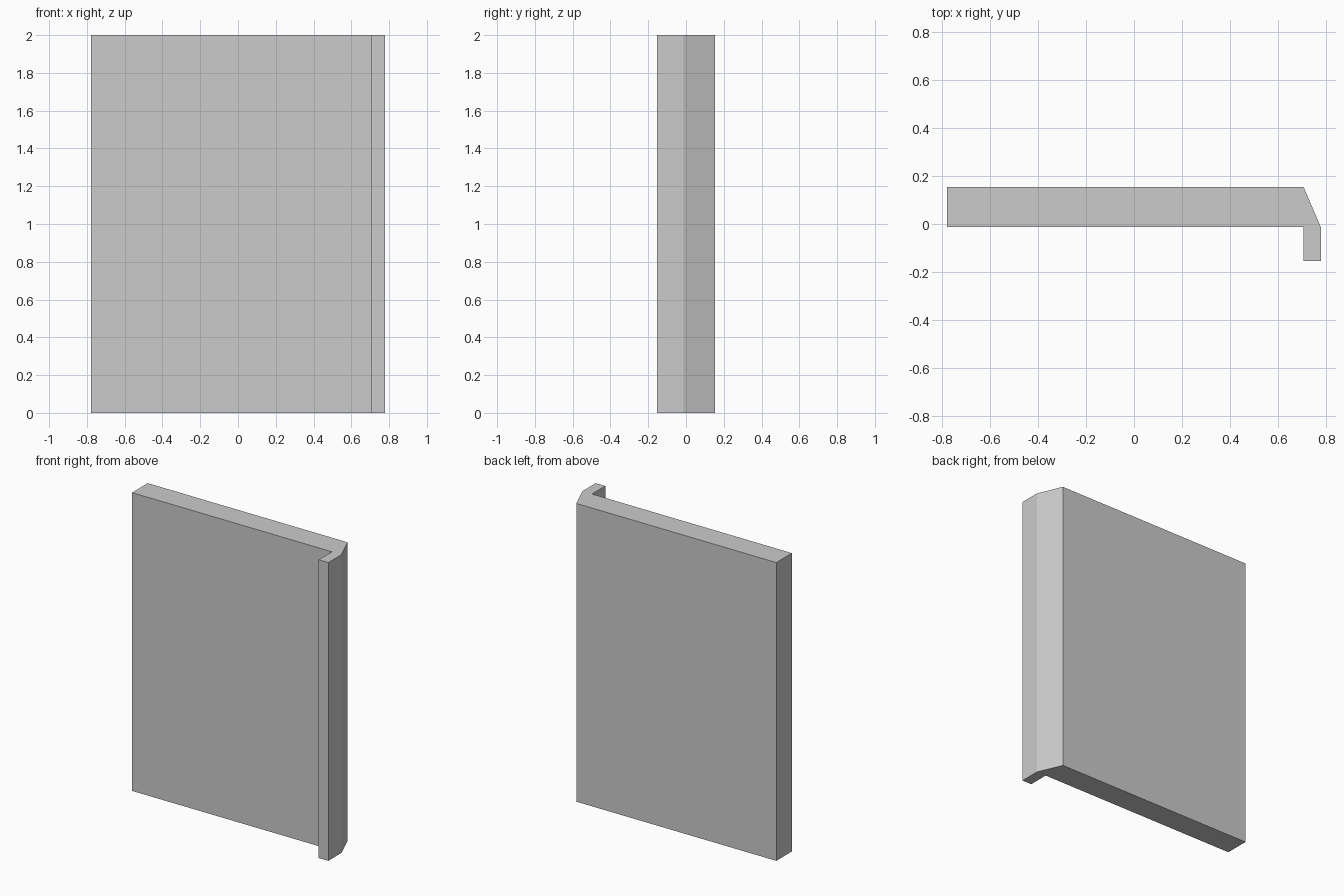
import bpy, bmesh

if "Cube" in bpy.data.objects:
    bpy.data.objects.remove(bpy.data.objects["Cube"])

HEIGHT = 2.0
X0, X1, X2 = -0.777, 0.706, 0.777      # free end, corner, outer side of post
Y0, Y1, Y2 = -0.153, -0.013, 0.153     # post front, panel front, panel back

# Plan outline, counter-clockwise: long panel, slanted corner, narrow return post
outline = [(X0, Y1), (X1, Y1), (X1, Y0), (X2, Y0), (X2, Y1), (X1, Y2), (X0, Y2)]
# Caps per part: panel, post, and the corner wedge (which faces inward)
caps = [(0, 1, 5, 6), (1, 2, 3, 4), (1, 5, 4)]

bm = bmesh.new()
low = [bm.verts.new((x, y, 0)) for x, y in outline]
top = [bm.verts.new((x, y, HEIGHT)) for x, y in outline]

# Side walls
n = len(outline)
for i in range(n):
    j = (i + 1) % n
    bm.faces.new((low[i], low[j], top[j], top[i]))

# Top and bottom caps
for cap in caps:
    bm.faces.new([top[i] for i in cap])
    bm.faces.new([low[i] for i in reversed(cap)])

mesh = bpy.data.meshes.new("wall_panel")
bm.to_mesh(mesh)
bm.free()
bpy.context.collection.objects.link(bpy.data.objects.new("wall_panel", mesh))
